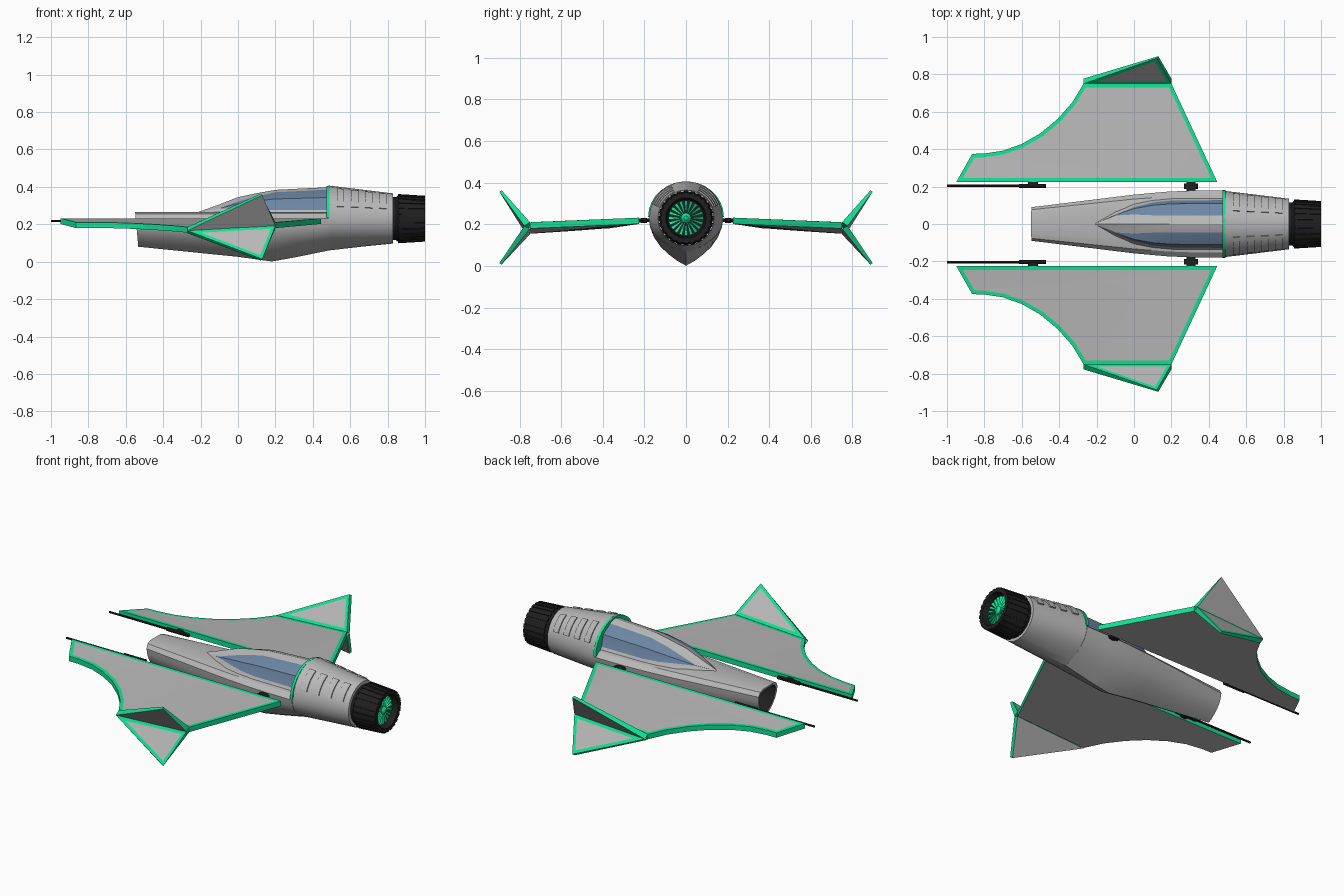
import bpy, bmesh, math
from mathutils import Vector

if "Cube" in bpy.data.objects:
    bpy.data.objects.remove(bpy.data.objects["Cube"])


def material(name, rgb):
    m = bpy.data.materials.new(name)
    m.diffuse_color = (*rgb, 1)
    m.use_nodes = True
    m.node_tree.nodes["Principled BSDF"].inputs["Base Color"].default_value = m.diffuse_color
    return m


GREY = material("hull grey", (0.48, 0.48, 0.48))
GREEN = material("trim green", (0.006, 0.76, 0.30))
BLACK = material("engine black", (0.014, 0.014, 0.014))
GLASS = material("canopy glass", (0.15, 0.24, 0.37))
ZC = 0.23  # fuselage axis height


def finish(bm, name, mats, mirror=False, angle=30):
    bmesh.ops.remove_doubles(bm, verts=bm.verts, dist=1e-5)
    bmesh.ops.recalc_face_normals(bm, faces=bm.faces)
    me = bpy.data.meshes.new(name)
    bm.to_mesh(me)
    bm.free()
    for m in mats:
        me.materials.append(m)
    for p in me.polygons:
        p.use_smooth = True
    me.set_sharp_from_angle(angle=math.radians(angle))
    ob = bpy.data.objects.new(name, me)
    bpy.context.collection.objects.link(ob)
    if mirror:
        mod = ob.modifiers.new("mirror", 'MIRROR')
        mod.use_axis = (False, True, False)
    return ob


def add_loft(bm, rings, rule=None, caps=(0, 0)):
    vs = [[bm.verts.new(p) for p in r] for r in rings]
    n = len(vs[0])
    for i in range(len(vs) - 1):
        for j in range(n):
            k = (j + 1) % n
            f = bm.faces.new((vs[i][j], vs[i][k], vs[i + 1][k], vs[i + 1][j]))
            f.material_index = rule(i, j) if rule else 0
    for r, c in ((vs[0], caps[0]), (vs[-1], caps[1])):
        if c is not None:
            bm.faces.new(r).material_index = c


def loft(name, rings, mats, rule=None, caps=(0, 0), mirror=False, angle=30):
    bm = bmesh.new()
    add_loft(bm, rings, rule, caps)
    return finish(bm, name, mats, mirror, angle)


def ring_from_half(x, half):
    """Half section runs from top centre to bottom centre."""
    return [Vector((x, y, z)) for y, z in half] + \
           [Vector((x, -y, z)) for y, z in half[-2:0:-1]]


KEEL = [(1, 0), (.97, .2), (.88, .4), (.71, .58), (.5, .73), (.25, .88), (0, 1)]


def belly(w, zb, mix):
    out = []
    for j, (a, b) in enumerate(KEEL):
        t = math.radians(15 * j)
        y, d = a + (math.cos(t) - a) * mix, b + (math.sin(t) - b) * mix
        out.append((w * y, ZC - (ZC - zb) * d))
    return out


# Forward fuselage with open intake nose
def body_ring(x, w, zb, s=1.0):
    zt = 0.265
    half = [(0, zt), (.55 * w, zt), (.85 * w, .255)] + belly(w, zb, .15)
    mid = (zt + zb) / 2
    return ring_from_half(x, [(y * s, mid + (z - mid) * s) for y, z in half])


nose = body_ring(-.55, .09, .08)
for p in nose:
    p.x += max(0, .265 - p.z) * .09
lip = body_ring(-.547, .09, .08, .86)
for p in lip:
    p.x += max(0, .265 - p.z) * .09
loft("fuselage", [body_ring(-.40, .09, .08, .75), lip, nose,
                  body_ring(0, .157, .026), body_ring(.18, .173, .001),
                  body_ring(.30, .178, .022), body_ring(.485, .18, .06)],
     [GREY, BLACK], lambda i, j: 1 if i == 0 else 0, (1, 0))


# Engine housing: round top, keel fading into a circle
def hull_radius(x):
    return .177 - (x - .485) / .345 * .042


def housing_ring(x, r, zb, mix):
    top = [(r * math.sin(a), ZC + r * math.cos(a))
           for a in [math.radians(15 * k) for k in range(6)]]
    return ring_from_half(x, top + belly(r, zb, mix))


loft("engine_housing", [housing_ring(.485, .177, .06, .15), housing_ring(.66, hull_radius(.66), .08, .6),
                        housing_ring(.83, .135, .097, 1)], [GREY])

# Green arch behind the canopy
arch = [(.182 * math.cos(math.radians(a)), ZC + .006 + .17 * math.sin(math.radians(a)))
        for a in range(0, 181, 12)]
loft("canopy_arch", [[Vector((x, y, z)) for y, z in arch] for x in (.474, .490)], [GREEN])

# Cooling louvres
bm = bmesh.new()
for x0 in (.53, .605, .68, .755):
    rings = []
    for k in range(7):
        a = math.radians(22 + k * 44 / 6)
        rings.append([Vector((x, (hull_radius(x) + d) * math.cos(a), ZC + (hull_radius(x) + d) * math.sin(a)))
                      for x, d in ((x0, -.01), (x0 + .038, -.01), (x0 + .038, .006), (x0, .006))])
    add_loft(bm, rings)
finish(bm, "louvres", [GREY], True)


# Canopy: grey frame with glass side panels
def canopy_ring(x, w, zt, o):
    g = (.72 * w, .262 + (zt - .262) * .5)  # glass closes to this point
    pts = [(.93 * w, .276), (.80 * w, .276 + (zt - .276) * .55), (.33 * w, zt - .013)]
    pts = [(g[0] + (y - g[0]) * o, g[1] + (z - g[1]) * o) for y, z in pts]
    return ring_from_half(x, [(0, zt)] + pts[::-1] + [(w, .262), (0, .255)])


loft("canopy", [canopy_ring(-.21, .002, .266, .1), canopy_ring(-.10, .066, .306, .08),
                canopy_ring(0, .106, .345, .62), canopy_ring(.10, .126, .366, .9),
                canopy_ring(.20, .135, .384, 1), canopy_ring(.48, .137, .398, 1)],
     [GREY, GLASS], lambda i, j: 1 if i > 0 and j in (1, 2, 7, 8) else 0)


# Engine nozzle
def circle_ring(x, r, n=32):
    return [Vector((x, r * math.cos(2 * math.pi * k / n), ZC + r * math.sin(2 * math.pi * k / n)))
            for k in range(n)]


bm = bmesh.new()
add_loft(bm, [circle_ring(x, r) for x, r in
              ((.82, .115), (.845, .115), (.86, .128), (1.0, .118), (1.0, .097), (.95, .088))])
for k in range(24):  # outer ribs
    a = 2 * math.pi * k / 24
    rings = []
    for x, r in ((.855, .132), (1.0, .123)):
        rings.append([Vector((x, q * math.cos(a + d), ZC + q * math.sin(a + d)))
                      for q, d in ((r - .02, -.09), (r, -.08), (r, .08), (r - .02, .09))])
    add_loft(bm, rings)
finish(bm, "nozzle", [BLACK])

# Glowing fan
bm = bmesh.new()
for k in range(20):
    a = 2 * math.pi * k / 20
    rings = []
    for q, d in ((.02, .1), (.084, .095)):
        rings.append([Vector((x, q * math.cos(a + s * d), ZC + q * math.sin(a + s * d)))
                      for x, s in ((.945, -1), (.966, -1), (.972, 1), (.945, 1))])
    add_loft(bm, rings)
add_loft(bm, [circle_ring(x, r, 16) for x, r in ((.945, .026), (.972, .024), (.985, .01))])
finish(bm, "fan", [GREEN])


# Plates with green edges and a green border on the upper face
def plate(name, top, bottom, border):
    bm = bmesh.new()
    add_loft(bm, [bottom, top], lambda i, j: 1, (0, 0))
    bmesh.ops.recalc_face_normals(bm, faces=bm.faces)
    bm.faces.ensure_lookup_table()
    r = bmesh.ops.inset_individual(bm, faces=[bm.faces[-1]], thickness=border, use_even_offset=True)
    for f in r["faces"]:
        f.material_index = 1
    finish(bm, name, [GREY, GREEN], True)


# Wings
outline = [(-.95, .225), (-.865, .375), (-.80, .377), (-.70, .392), (-.60, .428), (-.50, .485),
           (-.41, .56), (-.33, .65), (-.27, .75), (.20, .75), (.445, .225)]


def wing_z(x, y):
    return .232 - (y - .225) / .525 * (.033 - .053 * x)


plate("wings", [Vector((x, y, wing_z(x, y))) for x, y in outline],
      [Vector((x, y, wing_z(x, y) - .03)) for x, y in outline], .02)

# Winglets
V = Vector
plate("upper_winglets", [V((-.27, .75, .185)), V((.20, .75, .21)), V((.122, .887, .364))],
      [V((-.27, .777, .166)), V((.20, .777, .192)), V((.13, .897, .356))], .018)
plate("lower_winglets", [V((-.27, .777, .166)), V((.20, .777, .192)), V((.13, .897, .014))],
      [V((-.27, .75, .152)), V((.20, .75, .179)), V((.122, .887, .006))], .018)


# Guns and wing joints
def rod(bm, a, b, sx, sz, n=8):
    a, b = Vector(a), Vector(b)
    u = Vector((0, 1, 0)) if abs(b.x - a.x) > .001 else Vector((1, 0, 0))
    add_loft(bm, [[c + u * sx * math.cos(2 * math.pi * k / n) + Vector((0, 0, sz * math.sin(2 * math.pi * k / n)))
                   for k in range(n)] for c in (a, b)])


bm = bmesh.new()
rod(bm, (-1, .204, .218), (-.47, .204, .218), .006, .006)
rod(bm, (-.615, .204, .218), (-.47, .204, .218), .011, .011)
rod(bm, (-.54, .204, .218), (-.54, .235, .218), .026, .01)
finish(bm, "guns", [BLACK], True)
bm = bmesh.new()
rod(bm, (.305, .165, .219), (.305, .235, .219), .025, .008)
rod(bm, (.305, .187, .219), (.305, .217, .219), .037, .012)
finish(bm, "wing_joints", [BLACK], True)
